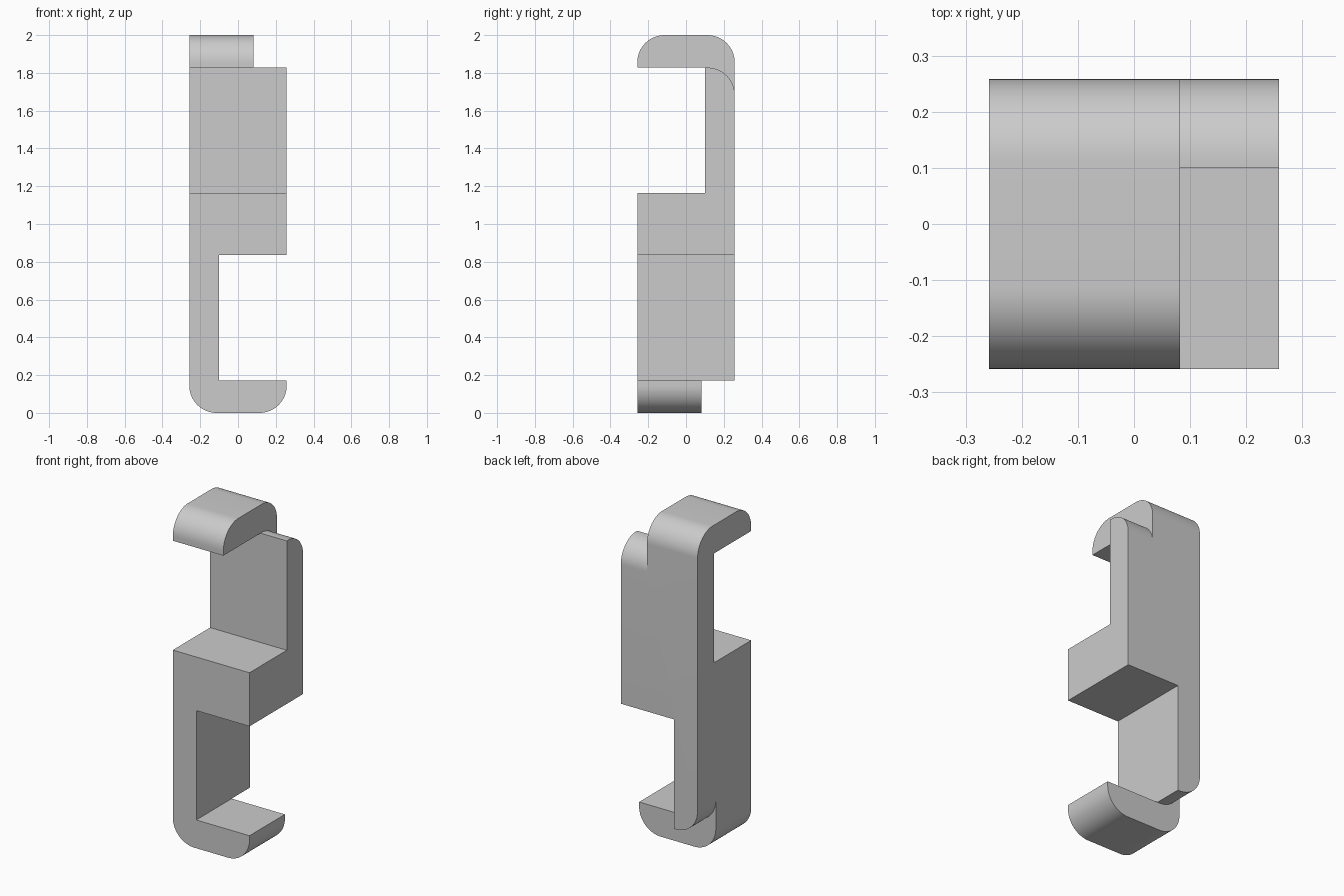
import bpy
import bmesh
from math import sin, cos, pi

cube = bpy.data.objects.get("Cube")
if cube:
    bpy.data.objects.remove(cube, do_unlink=True)

grey = bpy.data.materials.new("plain grey")
grey.use_nodes = True
colour = (0.6, 0.6, 0.6, 1)
grey.diffuse_color = colour
grey.node_tree.nodes["Principled BSDF"].inputs["Base Color"].default_value = colour

HALF = 0.258      # half the width and depth
INNER = 0.1       # inner face of each wall
HOOK_END = 0.082  # where each hook strip stops
LIP = 1.828       # underside of the top hook
BLOCK = 1.163     # top of the middle block
ROUND = 0.145     # corner radius
SEGMENTS = 16


def arc(cy, cz, start, end):
    steps = [start + (end - start) * i / SEGMENTS for i in range(SEGMENTS + 1)]
    return [(cy + ROUND * cos(a), cz + ROUND * sin(a)) for a in steps]


def prism(name, profile, x0, x1, flip=False):
    """Extrude a y-z profile along x; flip turns it into the lower counterpart."""
    place = (lambda x, y, z: (-y, x, 2 - z)) if flip else (lambda x, y, z: (x, y, z))
    bm = bmesh.new()
    a = [bm.verts.new(place(x0, y, z)) for y, z in profile]
    b = [bm.verts.new(place(x1, y, z)) for y, z in profile]
    bm.faces.new(a)
    bm.faces.new(b)
    for i in range(len(a)):
        j = (i + 1) % len(a)
        bm.faces.new((a[i], a[j], b[j], b[i]))
    bmesh.ops.recalc_face_normals(bm, faces=bm.faces)
    mesh = bpy.data.meshes.new(name)
    bm.to_mesh(mesh)
    bm.free()
    mesh.materials.append(grey)
    obj = bpy.data.objects.new(name, mesh)
    bpy.context.collection.objects.link(obj)
    return obj


# Hook strip: wall with a rounded lip reaching forward
hook = [(HALF, BLOCK)] + arc(HALF - ROUND, 2 - ROUND, 0, pi / 2)
hook += arc(ROUND - HALF, 2 - ROUND, pi / 2, pi)
hook += [(-HALF, LIP), (INNER, LIP), (INNER, BLOCK)]
# Short wall strip: rounded on its outer top corner
wall = [(HALF, BLOCK)] + arc(HALF - ROUND, LIP - ROUND, 0, pi / 2)
wall += [(INNER, LIP), (INNER, BLOCK)]
block = [(-HALF, 2 - BLOCK), (HALF, 2 - BLOCK), (HALF, BLOCK), (-HALF, BLOCK)]

bracket = prism("double_hook_bracket", block, -HALF, HALF)
parts = []
for flip, side in ((False, "upper"), (True, "lower")):
    parts.append(prism(side + "_hook", hook, -HALF, HOOK_END, flip))
    parts.append(prism(side + "_wall", wall, HOOK_END, HALF, flip))

# Fuse everything into one solid
bpy.context.view_layer.objects.active = bracket
for part in parts:
    mod = bracket.modifiers.new("fuse", "BOOLEAN")
    mod.operation = "UNION"
    mod.solver = "EXACT"
    mod.object = part
    bpy.ops.object.modifier_apply(modifier=mod.name)
    bpy.data.objects.remove(part, do_unlink=True)

# Merge coplanar faces left by the fusing
bm = bmesh.new()
bm.from_mesh(bracket.data)
bmesh.ops.remove_doubles(bm, verts=bm.verts, dist=0.0001)
bmesh.ops.dissolve_limit(bm, angle_limit=0.005, verts=bm.verts, edges=bm.edges)
bm.to_mesh(bracket.data)
bm.free()

for obj in bpy.context.selected_objects:
    obj.select_set(False)
bracket.select_set(True)
bpy.ops.object.shade_smooth_by_angle(angle=pi / 6)
